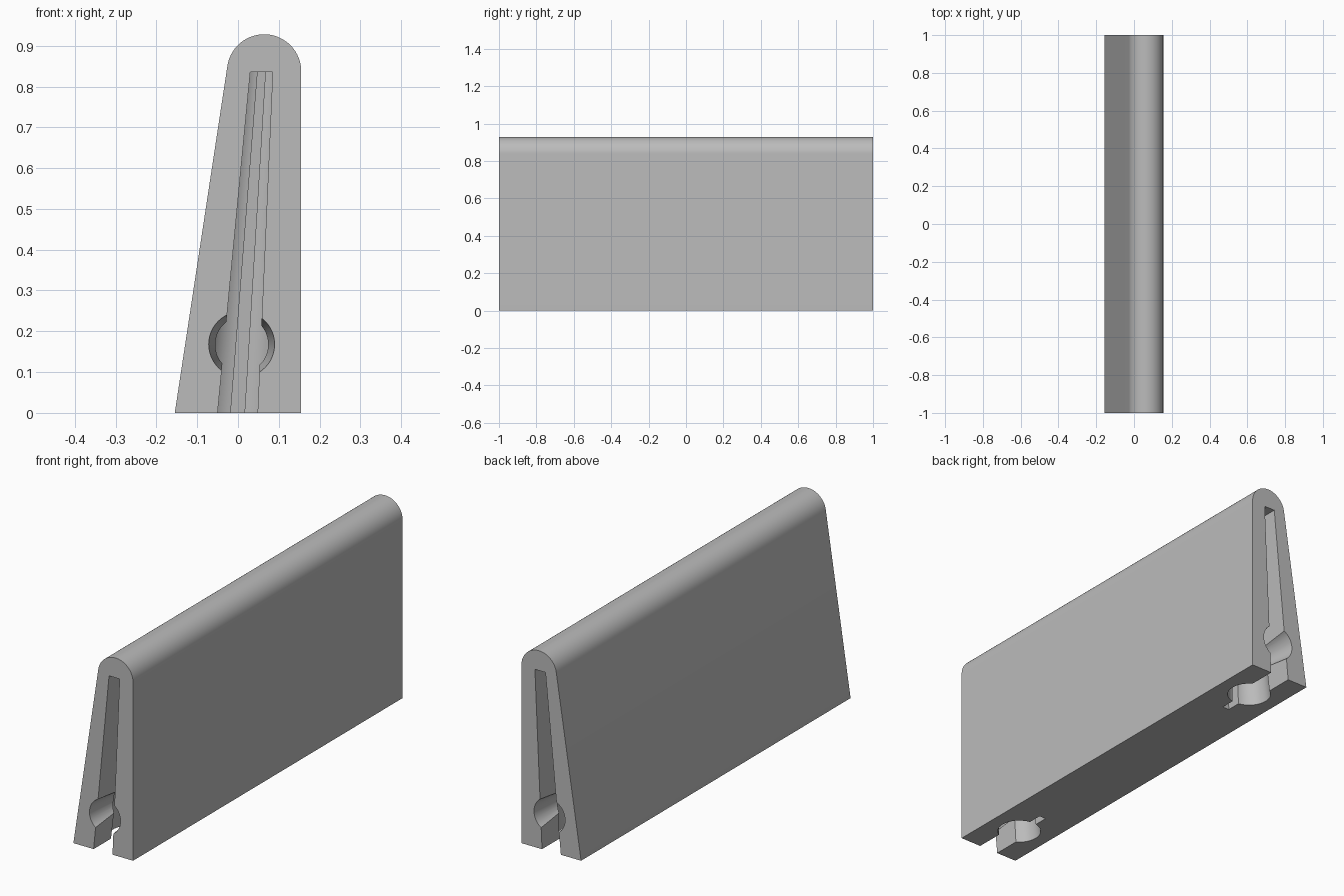
import bpy, bmesh, math
from math import sin, cos, pi, acos

cube = bpy.data.objects.get("Cube")
if cube:
    bpy.data.objects.remove(cube, do_unlink=True)

grey = bpy.data.materials.new("plain_grey")
grey.use_nodes = True
grey.diffuse_color = (0.5, 0.5, 0.5, 1)
grey.node_tree.nodes["Principled BSDF"].inputs["Base Color"].default_value = (0.5, 0.5, 0.5, 1)


def loft(name, start, end):
    """Closed solid between two matching loops of points."""
    bm = bmesh.new()
    a = [bm.verts.new(p) for p in start]
    b = [bm.verts.new(p) for p in end]
    n = len(a)
    for i in range(n):
        j = (i + 1) % n
        bm.faces.new((a[i], a[j], b[j], b[i]))
    bm.faces.new(a[::-1])
    bm.faces.new(b)
    bmesh.ops.recalc_face_normals(bm, faces=bm.faces[:])
    mesh = bpy.data.meshes.new(name)
    bm.to_mesh(mesh)
    bm.free()
    mesh.materials.append(grey)
    obj = bpy.data.objects.new(name, mesh)
    bpy.context.collection.objects.link(obj)
    return obj


# Wedge body with a rounded top, one side upright and one leaning
R, CX, CZ = 0.091, 0.064, 0.837
lean = math.radians(8.6)
steps = 40
profile = [(-0.155, 0), (0.155, 0)]
for i in range(steps + 1):
    a = (pi - lean) * i / steps
    profile.append((CX + R * cos(a), CZ + R * sin(a)))
body = loft("wedge_body", [(x, -1, z) for x, z in profile],
            [(x, 1, z) for x, z in profile])

# Keyhole plan: slot to the end, round well, narrow slit behind it
WELL, SLOT, SLIT = 0.095, 0.049, 0.017
first, last = acos(SLOT / WELL), -acos(SLIT / WELL)
half = [(SLOT, 0.5)]
for i in range(25):
    a = first + (last - first) * i / 24
    half.append((WELL * cos(a), WELL * sin(a)))
half.append((SLIT, -0.16))
keyhole = half + [(-x, y) for x, y in reversed(half)]
WELL_Y, TOP = 0.79, 0.835


def keyhole_loop(z, side):
    t = z / TOP
    scale = 1 - 0.44 * t
    return [(0.0585 * t - 0.001 + x * scale, side * (WELL_Y + y * scale), z)
            for x, y in keyhole]


def ring(y, radius, side):
    return [(0.009 + radius * cos(2 * pi * i / 48), side * y,
             0.168 + radius * sin(2 * pi * i / 48)) for i in range(48)]


# Tapered keyhole and tapered round hole cut into both ends
for side in (-1, 1):
    cutters = [loft("keyhole_cutter", keyhole_loop(-0.05, side), keyhole_loop(TOP, side)),
               loft("round_hole_cutter", ring(1.05, 0.086, side), ring(0.8, 0.06, side))]
    for cutter in cutters:
        cutter.hide_render = True
        mod = body.modifiers.new("cut", 'BOOLEAN')
        mod.operation = 'DIFFERENCE'
        mod.solver = 'EXACT'
        mod.object = cutter
        bpy.context.view_layer.objects.active = body
        bpy.ops.object.modifier_apply(modifier=mod.name)
        bpy.data.objects.remove(cutter, do_unlink=True)

bpy.ops.object.select_all(action='DESELECT')
body.select_set(True)
bpy.context.view_layer.objects.active = body
bpy.ops.object.shade_smooth_by_angle(angle=math.radians(30))
